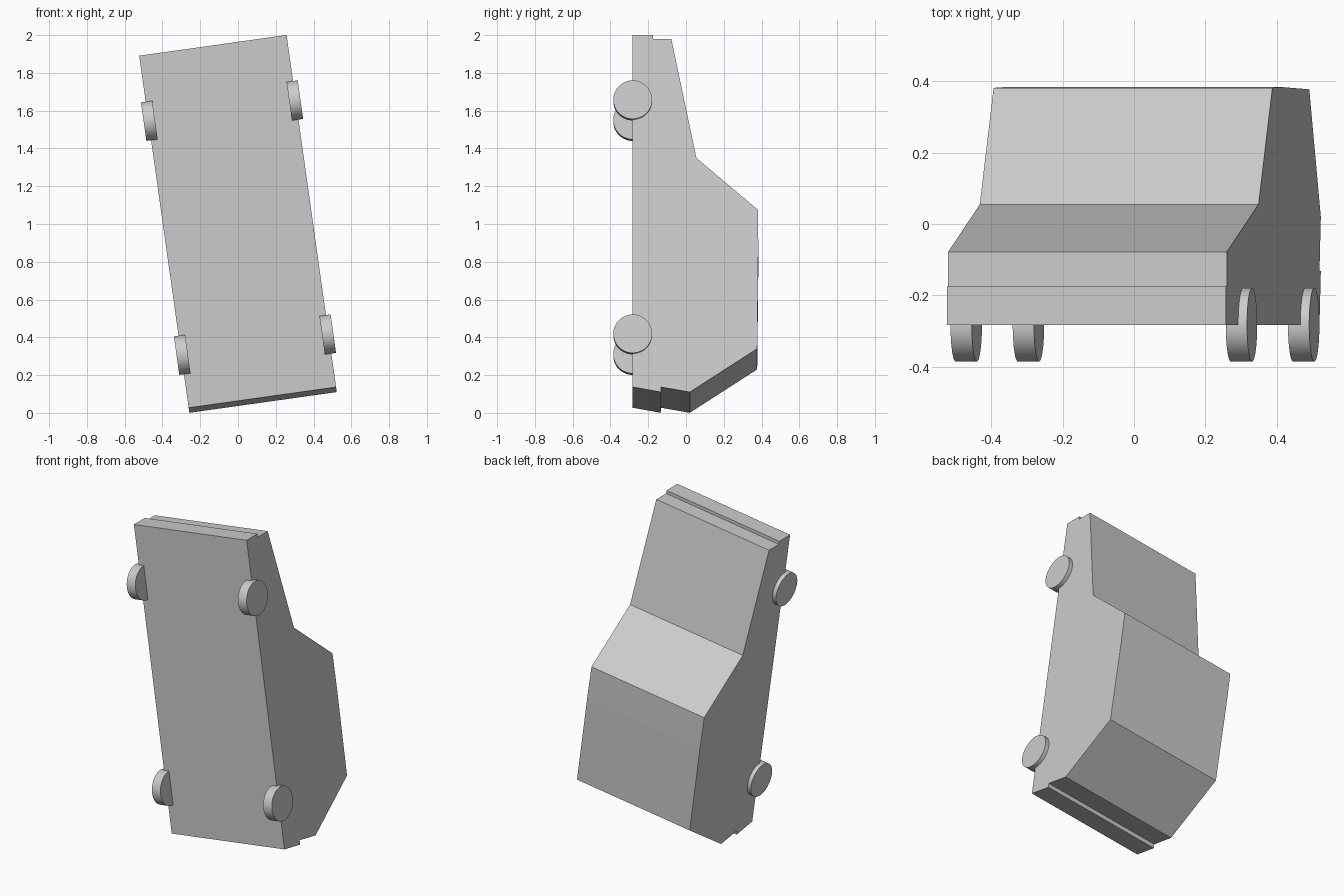
import bpy, bmesh, math
from mathutils import Matrix, Vector

if "Cube" in bpy.data.objects:
    bpy.data.objects.remove(bpy.data.objects["Cube"])

# Whole car stands on its tail, leaning sideways by 8 degrees
PLACE = Matrix.Translation((0, 0, 1)) @ Matrix.Rotation(math.radians(-8), 4, 'Y')
HALF_WIDTH = 0.394

grey = bpy.data.materials.new("light_grey")
grey.diffuse_color = (0.6, 0.6, 0.6, 1)
grey.use_nodes = True
grey.node_tree.nodes["Principled BSDF"].inputs["Base Color"].default_value = grey.diffuse_color


def finish(bm, name):
    bmesh.ops.recalc_face_normals(bm, faces=bm.faces)
    mesh = bpy.data.meshes.new(name)
    bm.to_mesh(mesh)
    bm.free()
    mesh.materials.append(grey)
    obj = bpy.data.objects.new(name, mesh)
    obj.matrix_world = PLACE
    bpy.context.collection.objects.link(obj)
    return obj


# Body: side profile (height y, length z) extruded across the width
profile = [
    (-0.282, 0.955), (-0.175, 0.955), (-0.175, 0.935), (-0.078, 0.935),  # nose
    (0.055, 0.298), (0.381, 0.02),                                       # bonnet, windscreen
    (0.383, -0.187), (0.377, -0.722),                                    # roof
    (0.02, -0.954), (-0.132, -0.927), (-0.132, -0.954), (-0.282, -0.927),  # tail
]
bm = bmesh.new()
side = bm.faces.new([bm.verts.new((-HALF_WIDTH, y, z)) for y, z in profile])
ext = bmesh.ops.extrude_face_region(bm, geom=[side], use_keep_orig=True)
bmesh.ops.translate(bm, vec=(2 * HALF_WIDTH, 0, 0),
                    verts=[v for v in ext["geom"] if isinstance(v, bmesh.types.BMVert)])
finish(bm, "car_body")

# Wheels: short cylinders half sunk in the body sides
for end, z in (("front", 0.606), ("rear", -0.645)):
    for label, sx in (("left", -1), ("right", 1)):
        bm = bmesh.new()
        bmesh.ops.create_cone(
            bm, cap_ends=True, segments=48, radius1=0.103, radius2=0.103, depth=0.06,
            matrix=Matrix.Translation(Vector((sx * 0.389, -0.282, z)))
            @ Matrix.Rotation(math.pi / 2, 4, 'Y'))
        for f in bm.faces:
            f.smooth = len(f.verts) == 4
        for e in bm.edges:
            e.smooth = all(f.smooth for f in e.link_faces)
        finish(bm, f"{end}_{label}_wheel")
